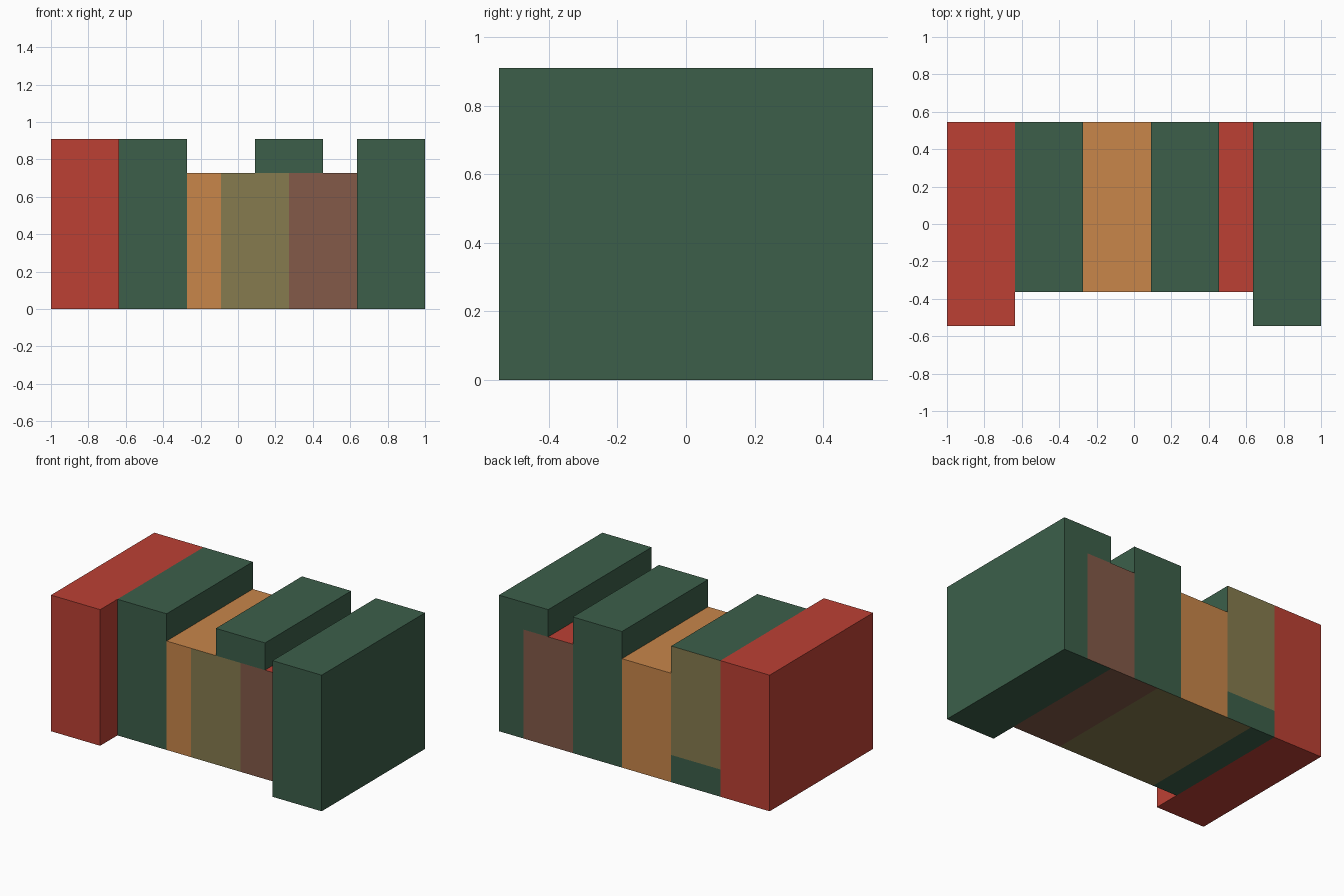
import bpy, bmesh
from mathutils import Vector

if "Cube" in bpy.data.objects:
    bpy.data.objects.remove(bpy.data.objects["Cube"])

U = 1 / 11  # grid unit of the model


def linear(c):
    c /= 255
    return c / 12.92 if c <= 0.04045 else ((c + 0.055) / 1.055) ** 2.4


COLOURS = {
    "red": (188, 64, 52),
    "green": (60, 95, 74),
    "orange": (200, 134, 74),
    "olive": (134, 123, 78),
    "brown": (131, 90, 72),
}
NAMES = list(COLOURS)
MATS = []
for n, rgb in COLOURS.items():
    m = bpy.data.materials.new(n)
    m.diffuse_color = (*[linear(c) for c in rgb], 1)
    m.use_nodes = True
    m.node_tree.nodes["Principled BSDF"].inputs["Base Color"].default_value = m.diffuse_color
    MATS.append(m)

# painted panels: side, x range, z range, colour
PANELS = [
    ("front", -1, 3, 0, 8, "olive"),
    ("front", 3, 7, 0, 8, "brown"),
    ("back", -7, -3, 2, 10, "olive"),
    ("back", 5, 9, 0, 8, "brown"),
    ("bottom", -5, 3, -1, 1, "olive"),
    ("bottom", 3, 7, -1, 1, "brown"),
]


def book(name, colour, x0, x1, y0, height, cuts_x=(), cuts_z=()):
    """Upright block, cut where a painted panel begins or ends."""
    bm = bmesh.new()
    bmesh.ops.create_cube(bm, size=1)
    for v in bm.verts:
        v.co = Vector((x1 if v.co.x > 0 else x0,
                       6 if v.co.y > 0 else y0,
                       height if v.co.z > 0 else 0))
    for axis, cuts in (((1, 0, 0), cuts_x), ((0, 0, 1), cuts_z)):
        for c in cuts:
            geom = bm.verts[:] + bm.edges[:] + bm.faces[:]
            bmesh.ops.bisect_plane(bm, geom=geom, plane_co=Vector(axis) * c,
                                   plane_no=axis)
    bm.normal_update()
    for f in bm.faces:
        c, n = f.calc_center_median(), f.normal
        side = ("front" if n.y < -0.5 and y0 == -4 else "back" if n.y > 0.5
                else "bottom" if n.z < -0.5 else "")
        f.material_index = NAMES.index(colour)
        for s, a, b, lo, hi, paint in PANELS:
            if s == side and a < c.x < b and lo < c.z < hi:
                f.material_index = NAMES.index(paint)
    bmesh.ops.scale(bm, vec=(U, U, U), verts=bm.verts)
    me = bpy.data.meshes.new(name)
    bm.to_mesh(me)
    bm.free()
    for m in MATS:
        me.materials.append(m)
    ob = bpy.data.objects.new(name, me)
    bpy.context.collection.objects.link(ob)


# row of books from left to right
book("left_end_book", "red", -11, -7, -6, 10)
book("tall_left_book", "green", -7, -3, -4, 10, (-5,), (2,))
book("short_middle_book", "orange", -3, 1, -4, 8, (-1,))
book("tall_middle_book", "green", 1, 5, -4, 10, (3,), (8,))
book("short_right_book", "red", 5, 7, -4, 8)
# right end book, its bottom stays plain
book("right_end_book", "green", 7, 11, -6, 10, (9,), (8,))
